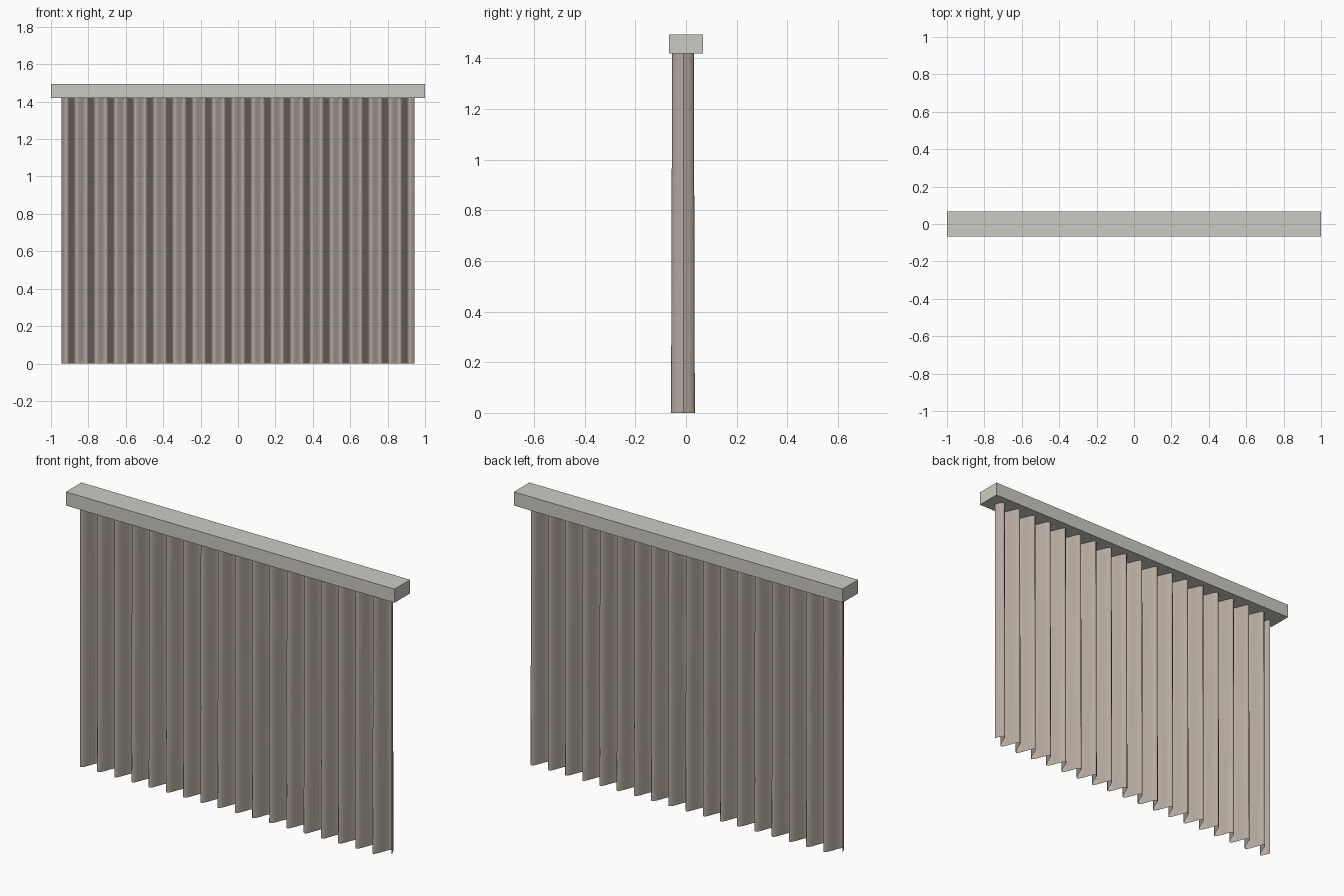
import bpy
import bmesh
import math

cube = bpy.data.objects.get("Cube")
if cube:
    bpy.data.objects.remove(cube, do_unlink=True)


def make_material(name, rgb):
    mat = bpy.data.materials.new(name)
    mat.use_nodes = True
    mat.diffuse_color = (*rgb, 1)
    mat.node_tree.nodes["Principled BSDF"].inputs["Base Color"].default_value = (*rgb, 1)
    return mat


def add_object(name, bm, mat):
    mesh = bpy.data.meshes.new(name)
    bm.to_mesh(mesh)
    bm.free()
    mesh.materials.append(mat)
    obj = bpy.data.objects.new(name, mesh)
    bpy.context.collection.objects.link(obj)
    return obj


fabric = make_material("warm grey fabric", (0.46, 0.40, 0.35))
painted = make_material("pale grey rail", (0.60, 0.59, 0.54))

# Header rail: a plain box along the top
RAIL_BOTTOM, RAIL_TOP, RAIL_DEPTH = 1.42, 1.495, 0.135
bm = bmesh.new()
bmesh.ops.create_cube(bm, size=1)
bmesh.ops.scale(bm, vec=(2, RAIL_DEPTH, RAIL_TOP - RAIL_BOTTOM), verts=bm.verts)
bmesh.ops.translate(bm, vec=(0, 0, (RAIL_TOP + RAIL_BOTTOM) / 2), verts=bm.verts)
add_object("header_rail", bm, painted)

# Curtain: a pleated sheet whose folds open slightly towards the hem
FOLDS, STEPS, ROWS = 18, 12, 4
HALF_WIDTH, CENTRE_Y = 0.943, -0.012
TOP_DEPTH, HEM_DEPTH = 0.043, 0.047
count = FOLDS * STEPS
bm = bmesh.new()
rows = []
for r in range(ROWS + 1):
    h = r / ROWS
    depth = HEM_DEPTH + (TOP_DEPTH - HEM_DEPTH) * h
    rows.append([
        bm.verts.new((
            HALF_WIDTH * (2 * i / count - 1),
            CENTRE_Y - depth * math.sin(math.tau * i / STEPS),
            RAIL_BOTTOM * h,
        ))
        for i in range(count + 1)
    ])
for low, high in zip(rows, rows[1:]):
    for i in range(count):
        face = bm.faces.new((low[i], low[i + 1], high[i + 1], high[i]))
        face.smooth = True
add_object("pleated_curtain", bm, fabric)
